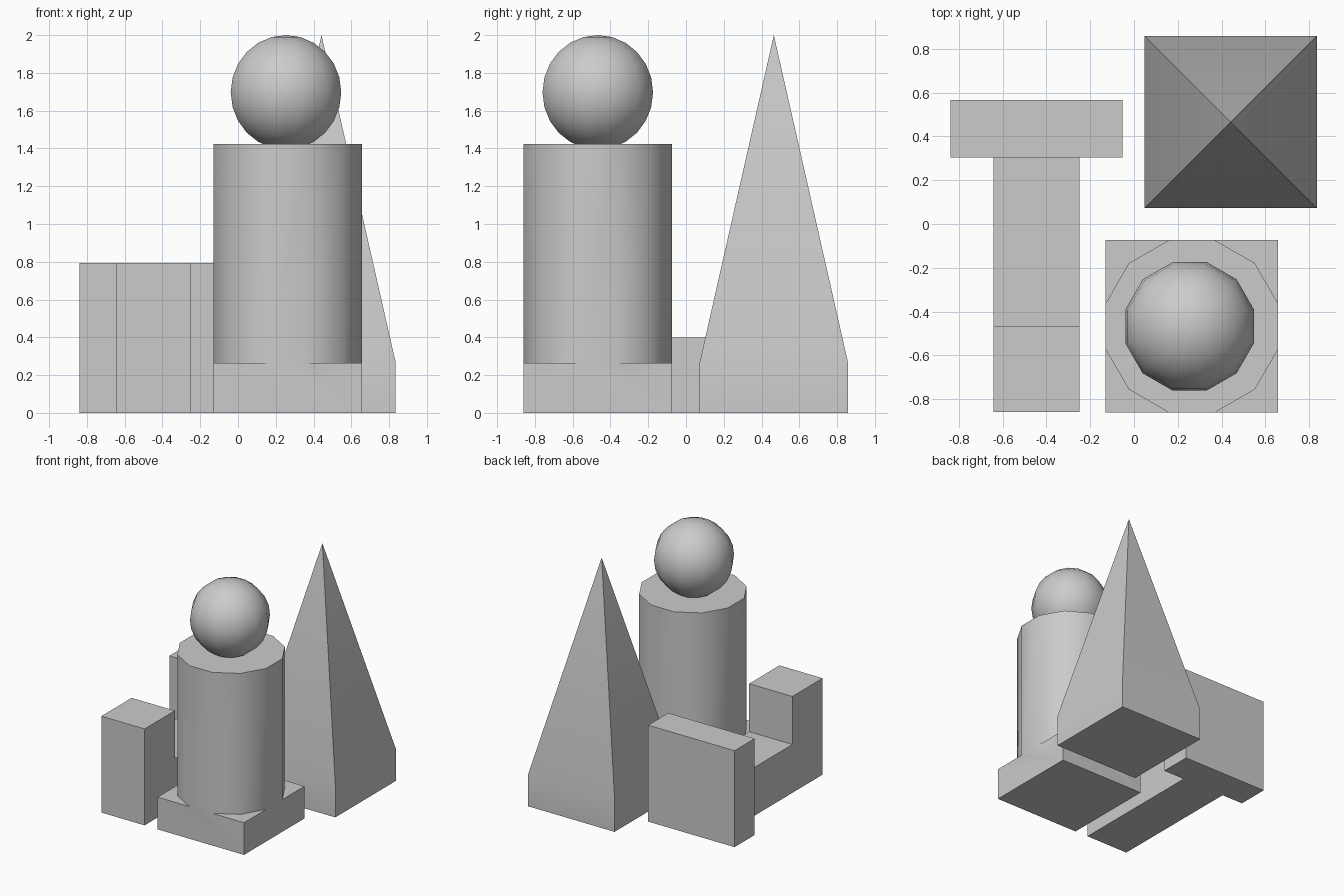
import bpy, bmesh
from math import radians, sin, cos
from mathutils import Vector

default_cube = bpy.data.objects.get("Cube")
if default_cube:
    bpy.data.objects.remove(default_cube, do_unlink=True)

grey = bpy.data.materials.new("plain grey")
grey.use_nodes = True
colour = (0.6, 0.6, 0.6, 1)
grey.diffuse_color = colour
grey.node_tree.nodes["Principled BSDF"].inputs["Base Color"].default_value = colour


def finish(name, bm, location=(0, 0, 0), smooth=True):
    """Turn a bmesh into a named, coloured object."""
    bmesh.ops.recalc_face_normals(bm, faces=bm.faces)
    mesh = bpy.data.meshes.new(name)
    bm.to_mesh(mesh)
    bm.free()
    mesh.materials.append(grey)
    obj = bpy.data.objects.new(name, mesh)
    obj.location = location
    bpy.context.collection.objects.link(obj)
    if smooth:
        bpy.ops.object.select_all(action="DESELECT")
        obj.select_set(True)
        bpy.context.view_layer.objects.active = obj
        bpy.ops.object.shade_smooth_by_angle(angle=radians(31))
    return obj


def ring(bm, count, radius, z):
    """Regular polygon of vertices with flat sides facing the axes."""
    step = 360 / count
    angles = [radians(step * (i - 0.5)) for i in range(count)]
    return [bm.verts.new((radius * cos(a), radius * sin(a), z)) for a in angles]


def skirt(bm, low, high):
    n = len(low)
    for i in range(n):
        j = (i + 1) % n
        bm.faces.new((low[i], low[j], high[j], high[i]))


HALF = 0.393                      # half width shared by both square footprints
CORNER = HALF / cos(radians(45))
BASE_TOP = 0.265

# Pyramid on a short square plinth
bm = bmesh.new()
foot = ring(bm, 4, CORNER, 0)
eaves = ring(bm, 4, CORNER, BASE_TOP)
apex = bm.verts.new((0, 0, 2))
bm.faces.new(foot)
skirt(bm, foot, eaves)
for i in range(4):
    bm.faces.new((eaves[i], eaves[(i + 1) % 4], apex))
finish("pyramid_tower", bm, (0.442, 0.465, 0))

# Twelve-sided column whose flats run flush into a square base
bm = bmesh.new()
foot = ring(bm, 4, CORNER, 0)
corners = ring(bm, 4, CORNER, BASE_TOP)
radius = HALF / cos(radians(15))
low = ring(bm, 12, radius, BASE_TOP)
high = ring(bm, 12, radius, 1.424)
bm.faces.new(foot)
bm.faces.new(high)
skirt(bm, low, high)
for i in range(4):
    j, k = (i + 1) % 4, 3 * i
    # wall below one flat, then the corner ledge next to it
    bm.faces.new((foot[i], foot[j], corners[j], low[k + 1], low[k], corners[i]))
    bm.faces.new((corners[j], low[(k + 3) % 12], low[k + 2], low[k + 1]))
finish("column_on_square_base", bm, (0.264, -0.467, 0))

# Ball resting in the column top
bm = bmesh.new()
bmesh.ops.create_uvsphere(bm, u_segments=12, v_segments=12, radius=0.303)
ball = finish("ball", bm, (0.254, -0.467, 1.697))
ball.rotation_euler.z = radians(15)


def prism(name, outline, x0, x1):
    """Extrude a side outline of (y, z) points from x0 to x1."""
    bm = bmesh.new()
    face = bm.faces.new([bm.verts.new((x0, y, z)) for y, z in outline])
    new = bmesh.ops.extrude_face_region(bm, geom=[face])["geom"]
    verts = [v for v in new if isinstance(v, bmesh.types.BMVert)]
    bmesh.ops.translate(bm, vec=Vector((x1 - x0, 0, 0)), verts=verts)
    return finish(name, bm, smooth=False)


# T-shaped wall: a low stem with a raised front end, and a tall cross bar
FRONT, STEP, BAR, BACK = -0.858, -0.465, 0.304, 0.566
LOW, TALL = 0.398, 0.793
prism("wall_stem",
      [(FRONT, 0), (BAR, 0), (BAR, LOW), (STEP, LOW), (STEP, TALL), (FRONT, TALL)],
      -0.642, -0.249)
prism("wall_cross_bar",
      [(BAR, 0), (BACK, 0), (BACK, TALL), (BAR, TALL)],
      -0.838, -0.052)
